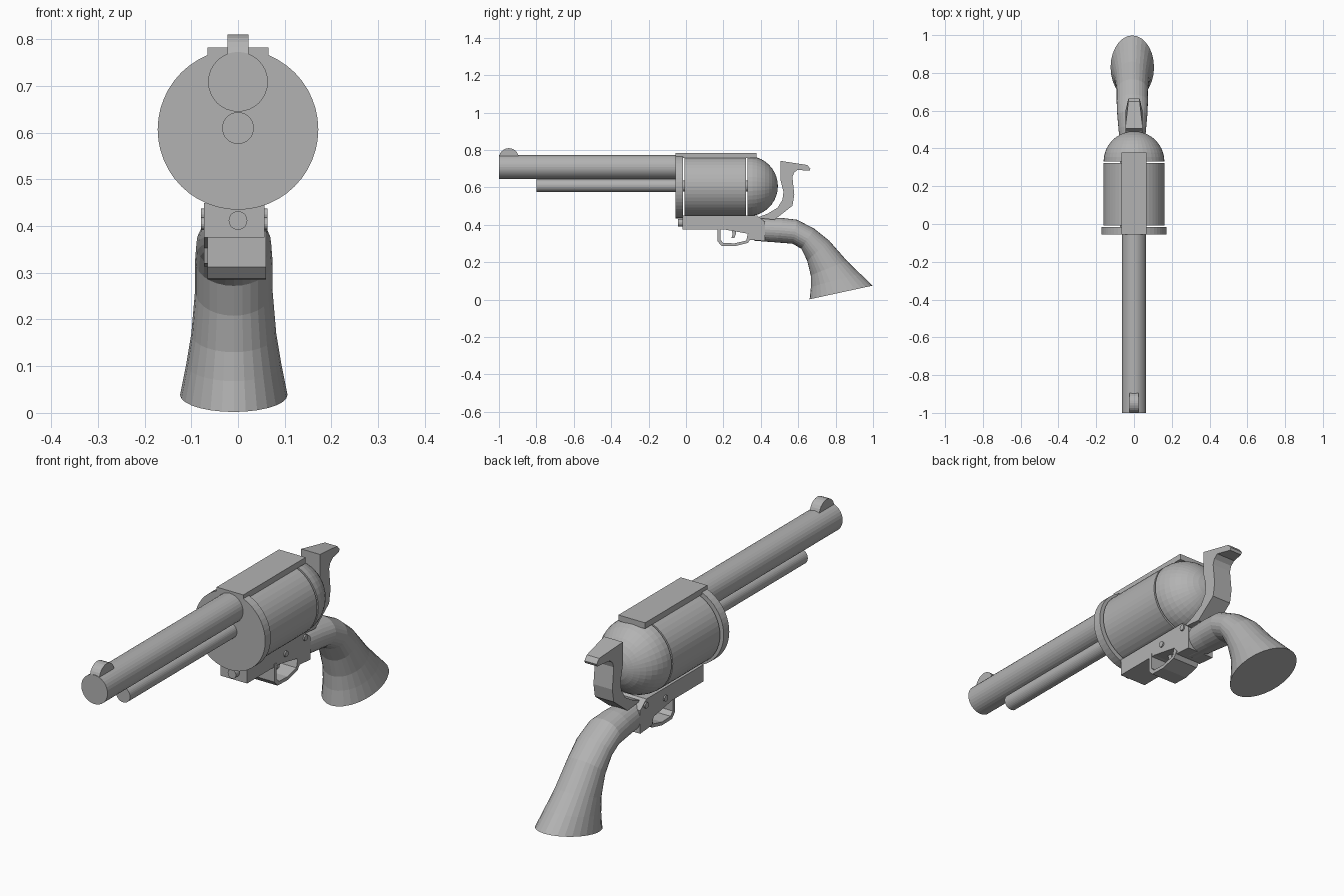
import bpy, bmesh
from math import cos, sin, pi
from mathutils import Vector

if "Cube" in bpy.data.objects:
    bpy.data.objects.remove(bpy.data.objects["Cube"])

steel = bpy.data.materials.new("plain_grey")
steel.use_nodes = True
grey = (0.45, 0.45, 0.45, 1)
steel.diffuse_color = grey
steel.node_tree.nodes["Principled BSDF"].inputs["Base Color"].default_value = grey


def finish(name, bm):
    bmesh.ops.recalc_face_normals(bm, faces=bm.faces)
    mesh = bpy.data.meshes.new(name)
    bm.to_mesh(mesh)
    bm.free()
    mesh.materials.append(steel)
    obj = bpy.data.objects.new(name, mesh)
    bpy.context.collection.objects.link(obj)
    return obj


def loft(name, rings):
    """Skin a list of equal-sized rings and cap both ends."""
    bm = bmesh.new()
    loops = [[bm.verts.new(p) for p in ring] for ring in rings]
    n = len(loops[0])
    for a, b in zip(loops, loops[1:]):
        for i in range(n):
            j = (i + 1) % n
            bm.faces.new((a[i], a[j], b[j], b[i]))
    bm.faces.new(loops[0])
    bm.faces.new(loops[-1])
    return finish(name, bm)


def ring_y(y, z, r, n=32):
    return [(r * cos(2 * pi * i / n), y, z + r * sin(2 * pi * i / n)) for i in range(n)]


def tube_y(name, y0, y1, z, r, n=32):
    return loft(name, [ring_y(y0, z, r, n), ring_y(y1, z, r, n)])


def prism(name, profile, x0, x1):
    """Extrude a side profile of (y, z) points across x."""
    return loft(name, [[(x, y, z) for y, z in profile] for x in (x0, x1)])


def disc(y, z, r, n=24):
    return [(y + r * cos(2 * pi * i / n), z + r * sin(2 * pi * i / n)) for i in range(n)]


AXIS = 0.607

# Barrel group
tube_y("barrel", -1, -0.03, 0.709, 0.064)
tube_y("ejector_rod", -0.8, -0.03, 0.61, 0.034)
prism("front_sight", disc(-0.947, 0.757, 0.053), -0.023, 0.023)

# Drum group
tube_y("front_plate", -0.056, -0.017, AXIS, 0.172, 48)
tube_y("drum", -0.007, 0.322, AXIS, 0.161, 48)
tube_y("drum_axle", -0.03, 0.35, AXIS, 0.03)
steps = 10
loft("rear_dome", [ring_y(0.33 + 0.161 * sin(t), AXIS, 0.161 * cos(t), 40)
                   for t in [pi / 2 * 0.985 * k / steps for k in range(steps + 1)]])
prism("top_strap", [(-0.056, 0.757), (-0.056, 0.783), (0.378, 0.783), (0.378, 0.757)],
      -0.065, 0.065)

# Lower frame with rear leg
prism("lower_frame", [(-0.018, 0.45), (0.38, 0.45), (0.405, 0.43), (0.423, 0.415),
                      (0.423, 0.313), (0.34, 0.32), (0.33, 0.353), (0.2, 0.376),
                      (-0.018, 0.376)], -0.073, 0.057)
tube_y("front_pin", -0.043, 0, 0.412, 0.02, 20)
for name, y, z in (("trigger_pin", 0.25, 0.405), ("hammer_pin", 0.385, 0.425)):
    prism(name, disc(y, z, 0.013, 16), -0.079, 0.063)

# Trigger and its guard
prism("trigger_guard", [(0.168, 0.39), (0.168, 0.312), (0.19, 0.288), (0.26, 0.286),
                        (0.33, 0.303), (0.35, 0.33), (0.33, 0.35), (0.322, 0.316),
                        (0.26, 0.301), (0.2, 0.303), (0.184, 0.32), (0.184, 0.39)],
      -0.065, 0.06)
prism("trigger", [(0.24, 0.38), (0.25, 0.35), (0.242, 0.328), (0.258, 0.33),
                  (0.267, 0.35), (0.268, 0.38)], -0.02, 0.02)

# Hammer, narrowing toward the thumb spur
hammer = prism("hammer", [(0.505, 0.742), (0.648, 0.72), (0.665, 0.7), (0.66, 0.689),
                          (0.596, 0.694), (0.577, 0.678), (0.569, 0.655), (0.579, 0.56),
                          (0.569, 0.502), (0.473, 0.427), (0.377, 0.437), (0.435, 0.459),
                          (0.489, 0.491), (0.516, 0.534), (0.521, 0.577), (0.505, 0.641)],
               -0.046, 0.046)
for v in hammer.data.vertices:
    if v.co.y > 0.64:
        v.co.x *= 0.65

# Curved flaring grip: top point, bottom point and half width of each section
grip = [((0.39, 0.44), (0.365, 0.315), 0.06),
        ((0.52, 0.436), (0.485, 0.306), 0.073),
        ((0.595, 0.427), (0.57, 0.299), 0.08),
        ((0.686, 0.379), (0.617, 0.272), 0.083),
        ((0.766, 0.315), (0.648, 0.208), 0.083),
        ((0.86, 0.208), (0.667, 0.13), 0.091),
        ((0.93, 0.14), (0.668, 0.068), 0.102),
        ((0.998, 0.075), (0.661, 0.002), 0.115)]
rings = []
for top, bottom, half in grip:
    mid = (Vector(top) + Vector(bottom)) / 2
    arm = (Vector(top) - Vector(bottom)) / 2
    ring = []
    for i in range(28):
        t = 2 * pi * i / 28
        p = mid + arm * cos(t)
        ring.append((-0.009 + half * sin(t), p.x, p.y))
    rings.append(ring)
loft("grip", rings)
